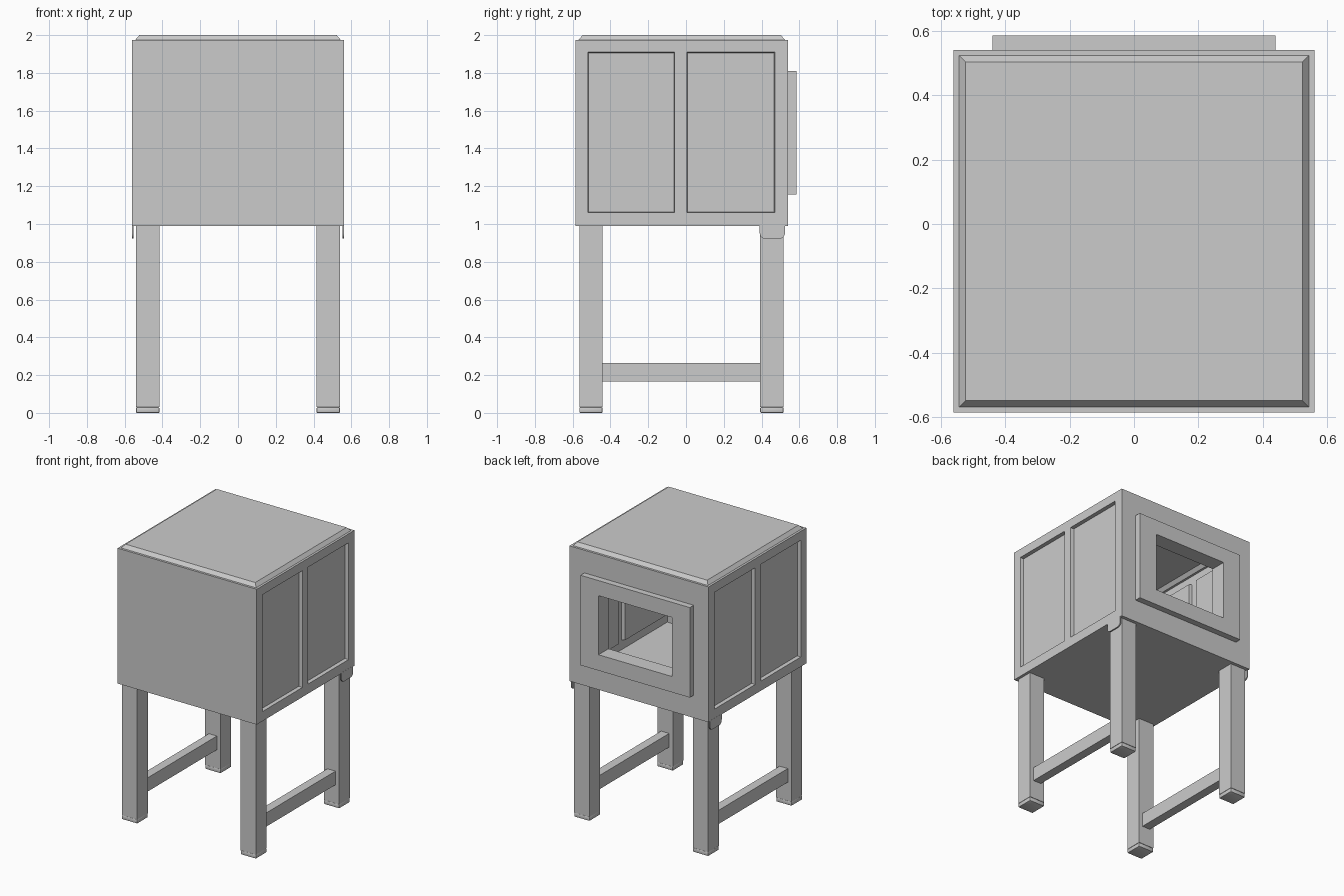
import bpy, bmesh
from mathutils import Vector

if "Cube" in bpy.data.objects:
    bpy.data.objects.remove(bpy.data.objects["Cube"])


def finish(name, bm, angle=0.6):
    bmesh.ops.recalc_face_normals(bm, faces=bm.faces)
    me = bpy.data.meshes.new(name)
    bm.to_mesh(me)
    bm.free()
    ob = bpy.data.objects.new(name, me)
    bpy.context.collection.objects.link(ob)
    bpy.context.view_layer.objects.active = ob
    ob.select_set(True)
    bpy.ops.object.shade_smooth_by_angle(angle=angle)
    ob.select_set(False)
    return ob


def box_mesh(x0, x1, y0, y1, z0, z1):
    bm = bmesh.new()
    bmesh.ops.create_cube(bm, size=1)
    for v in bm.verts:
        v.co = ((x0 + x1) / 2 + v.co.x * (x1 - x0),
                (y0 + y1) / 2 + v.co.y * (y1 - y0),
                (z0 + z1) / 2 + v.co.z * (z1 - z0))
    return bm


def box(name, *dims, bevel=0.0):
    bm = box_mesh(*dims)
    if bevel:
        bmesh.ops.bevel(bm, geom=bm.edges[:], offset=bevel, segments=2,
                        profile=0.5, affect='EDGES')
    return finish(name, bm)


def facing(bm, axis, sign):
    bm.normal_update()
    return [f for f in bm.faces if f.normal[axis] * sign > 0.99]


def cut_side(bm, axis, sign, cuts):
    # score one flat side along axis-aligned planes
    for a, pos in cuts:
        n = Vector((0, 0, 0))
        n[a] = 1
        faces = facing(bm, axis, sign)
        geom = list({e for f in faces for e in f.edges} |
                    {v for f in faces for v in f.verts}) + faces
        bmesh.ops.bisect_plane(bm, geom=geom, plane_co=n * pos, plane_no=n)


# hollow cabinet with raised roof, recessed side panels and back opening
bm = box_mesh(-0.56, 0.56, -0.585, 0.54, 0.99, 1.975)
top = facing(bm, 2, 1)
bmesh.ops.inset_region(bm, faces=top, thickness=0.023)
bmesh.ops.inset_region(bm, faces=top, thickness=0.03, depth=0.025)
panels = [(-0.52, -0.06), (0.005, 0.47)]
for s in (-1, 1):
    cut_side(bm, 0, s, [(2, 1.06), (2, 1.91)] + [(1, y) for p in panels for y in p])
    for y0, y1 in panels:
        face = [f for f in facing(bm, 0, s)
                if y0 < f.calc_center_median().y < y1
                and 1.06 < f.calc_center_median().z < 1.91]
        bmesh.ops.inset_region(bm, faces=face, thickness=0.006, depth=-0.025)
cut_side(bm, 1, 1, [(2, 1.27), (2, 1.70), (0, -0.295), (0, 0.295)])
hole = [f for f in facing(bm, 1, 1) if abs(f.calc_center_median().x) < 0.29
        and 1.27 < f.calc_center_median().z < 1.70]
bmesh.ops.delete(bm, geom=hole, context='FACES')
finish("cabinet", bm, 0.8)

# picture-frame surround lining the back opening
bm = bmesh.new()
rings = []
for y, hx, z0, z1 in [(0.54, 0.44, 1.155, 1.81), (0.585, 0.44, 1.155, 1.81),
                      (0.585, 0.295, 1.27, 1.70), (0.47, 0.295, 1.27, 1.70)]:
    rings.append([bm.verts.new((x, y, z)) for x, z in
                  ((-hx, z0), (hx, z0), (hx, z1), (-hx, z1))])
for a, b in zip(rings, rings[1:]):
    for i in range(4):
        j = (i + 1) % 4
        bm.faces.new((a[i], a[j], b[j], b[i]))
finish("opening_frame", bm)

for s, side in ((-1, "left"), (1, "right")):
    def span(a, b):
        return (min(s * a, s * b), max(s * a, s * b))
    # legs with foot caps
    for end, y0, y1 in (("front", -0.565, -0.442), ("back", 0.393, 0.516)):
        box(f"{side}_{end}_leg", *span(0.416, 0.54), y0, y1, 0.03, 0.99)
        box(f"{side}_{end}_foot", *span(0.416, 0.54), y0, y1, 0, 0.03, bevel=0.005)
    # low stretcher between the legs
    box(f"{side}_stretcher", *span(0.445, 0.51), -0.442, 0.393, 0.165, 0.265)
    # rounded tab hanging below the cabinet side
    bm = box_mesh(*span(0.552, 0.561), 0.39, 0.524, 0.922, 0.995)
    low = [e for e in bm.edges if all(v.co.z < 0.93 for v in e.verts)
           and abs(e.verts[0].co.x - e.verts[1].co.x) > 0.005]
    bmesh.ops.bevel(bm, geom=low, offset=0.03, segments=5, profile=0.5, affect='EDGES')
    finish(f"{side}_tab", bm)
